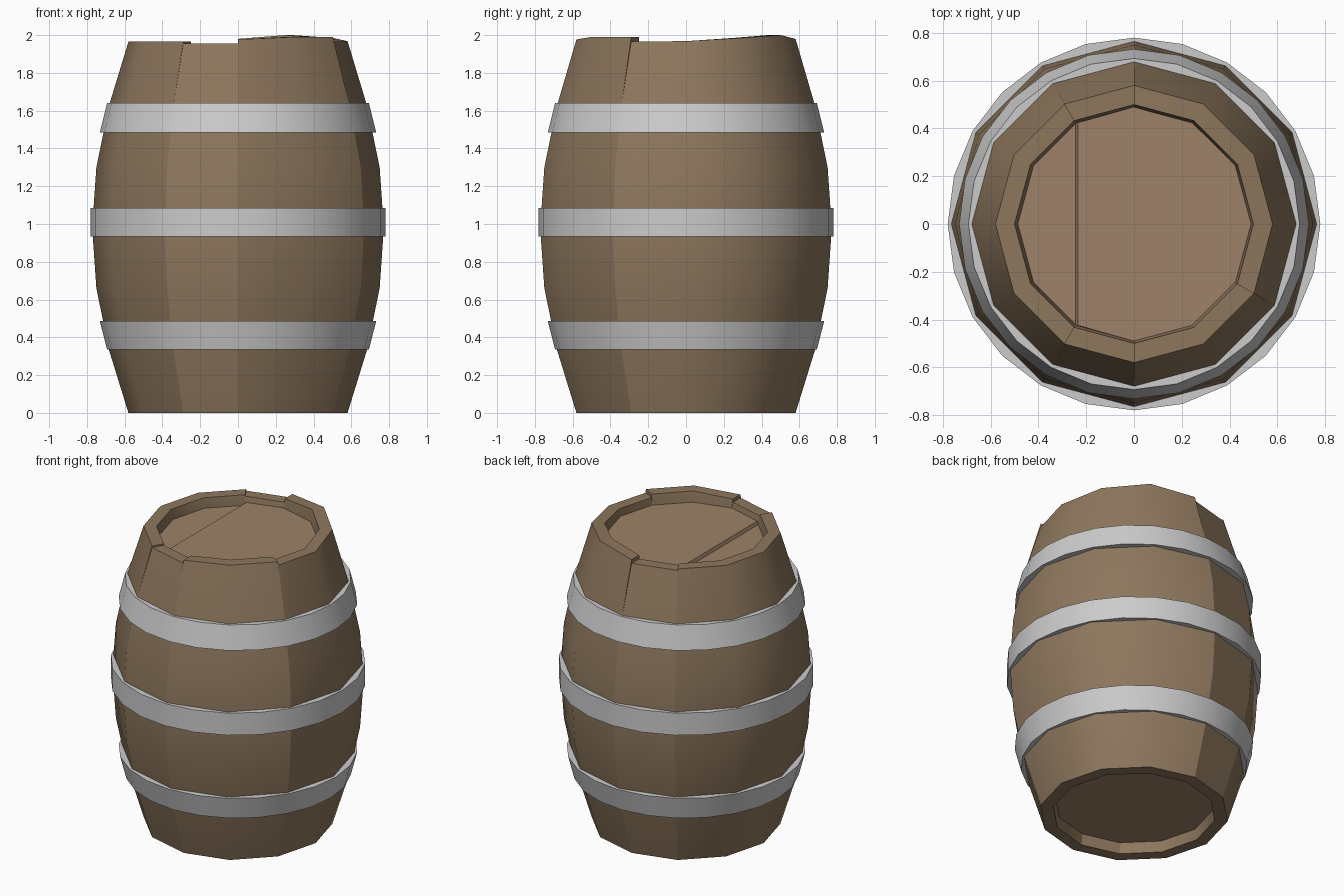
import bpy, bmesh
from math import sin, cos, radians

if "Cube" in bpy.data.objects:
    bpy.data.objects.remove(bpy.data.objects["Cube"])


def material(name, colour):
    m = bpy.data.materials.new(name)
    m.diffuse_color = (*colour, 1)
    m.use_nodes = True
    m.node_tree.nodes["Principled BSDF"].inputs["Base Color"].default_value = m.diffuse_color
    return m


wood = material("stave_wood", (0.27, 0.185, 0.11))
lid_wood = material("lid_wood", (0.34, 0.225, 0.14))


def pt(r, a, z):
    return (r * cos(radians(a)), r * sin(radians(a)), z)


def sweep(name, sections, mat=None, closed=False, smooth=35):
    """Skin a list of matching closed cross-sections, capping open ends."""
    bm = bmesh.new()
    rings = [[bm.verts.new(p) for p in s] for s in sections]
    n = len(rings[0])
    pairs = list(zip(rings, rings[1:]))
    if closed:
        pairs.append((rings[-1], rings[0]))
    else:
        bm.faces.new(rings[0])
        bm.faces.new(rings[-1])
    for a, b in pairs:
        for i in range(n):
            j = (i + 1) % n
            bm.faces.new((a[i], b[i], b[j], a[j]))
    bmesh.ops.recalc_face_normals(bm, faces=bm.faces)
    me = bpy.data.meshes.new(name)
    bm.to_mesh(me)
    bm.free()
    ob = bpy.data.objects.new(name, me)
    bpy.context.collection.objects.link(ob)
    if mat:
        me.materials.append(mat)
    if smooth:
        bpy.ops.object.select_all(action='DESELECT')
        ob.select_set(True)
        bpy.context.view_layer.objects.active = ob
        bpy.ops.object.shade_smooth_by_angle(angle=radians(smooth))
    return ob


# Staves: groups of flat sides with their own, slightly uneven top heights
BULGE = [(0.58, 0), (0.682, 0.33), (0.75, 0.66), (0.772, 0.98), (0.75, 1.30), (0.682, 1.63)]
stave_groups = [
    (90, [1.955, 1.955]),
    (120, [1.965] * 5),
    (240, [1.955, 1.955]),
    (270, [1.977, 1.99, 1.99]),
    (330, [1.966, 1.968, 1.985, 2.0, 1.98]),
]
for k, (start, tops) in enumerate(stave_groups):
    sections = []
    for i, top in enumerate(tops):
        a = start + 30 * i
        profile = BULGE + [(0.58, top), (0.50, top), (0.484, 1.89), (0.484, 0.09), (0.50, 0)]
        sections.append([pt(r, a, z) for r, z in profile])
    sweep(f"staves_{k + 1}", sections, wood)


# Lid boards and base; the main board sits a little higher than the side board
def board(name, angles, z0, z1, shift=0):
    low = [pt(0.49, a, z0) for a in angles]
    high = [pt(0.49, a, z1) for a in angles]
    for i in (0, -1):
        high[i] = (high[i][0] + shift, *high[i][1:])
    sweep(name, [low, high], lid_wood, smooth=0)


board("lid_main_board", range(240, 481, 30), 1.895, 1.92, 0.01)
board("lid_side_board", range(120, 241, 30), 1.87, 1.90)
board("base_board", range(0, 360, 30), 0.07, 0.11)

# Metal hoops: 24-sided bands following the taper of the barrel
hoops = {
    "lower_hoop": (0.335, 0.693, 0.487, 0.732),
    "middle_hoop": (0.935, 0.78, 1.085, 0.78),
    "upper_hoop": (1.485, 0.732, 1.64, 0.693),
}
for name, (z0, r0, z1, r1) in hoops.items():
    band = [(r0, z0), (r1, z1), (r1 - 0.055, z1), (r0 - 0.055, z0)]
    sweep(name, [[pt(r, 15 * i, z) for r, z in band] for i in range(24)], closed=True)
